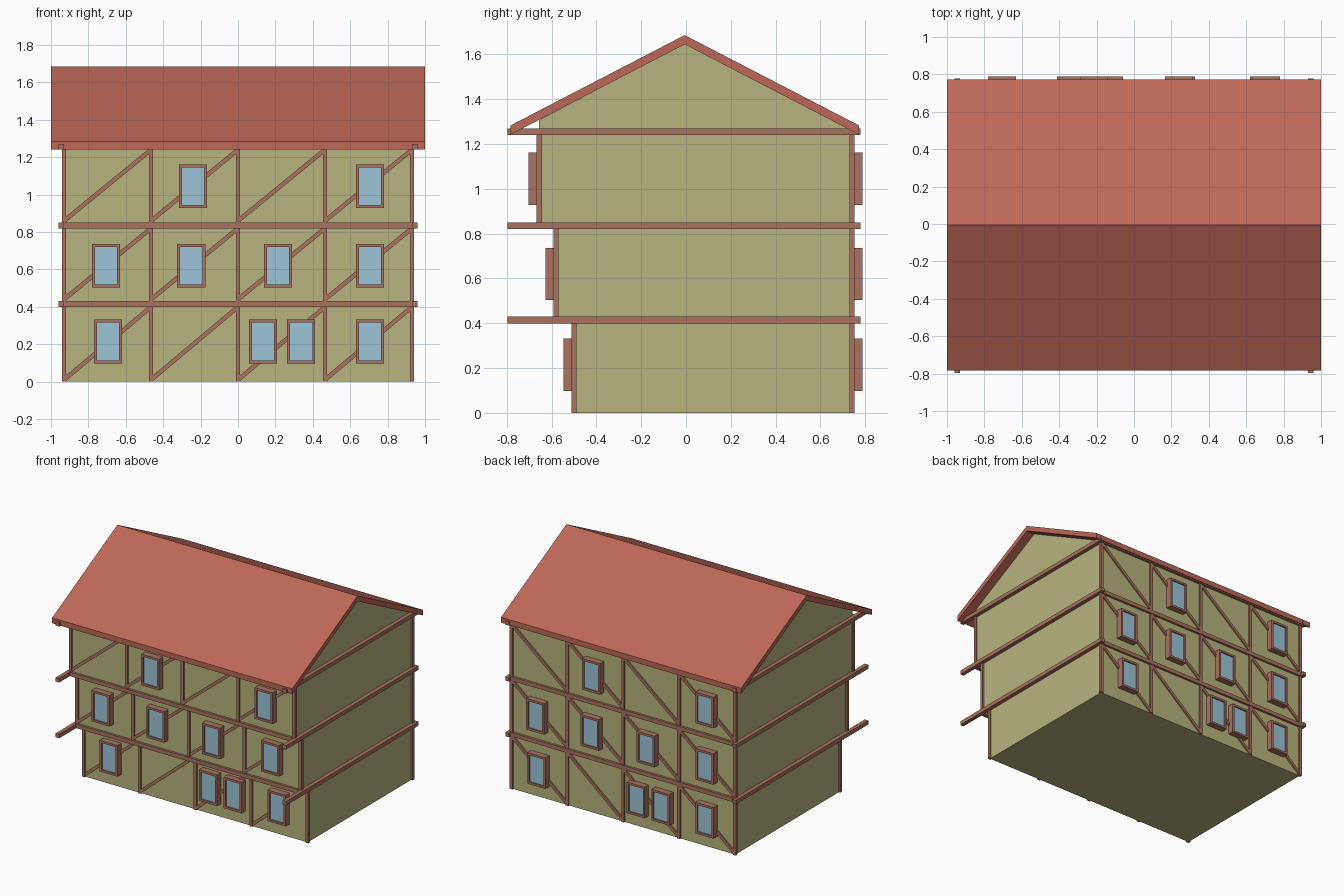
import bpy, bmesh
from math import atan2, hypot

if "Cube" in bpy.data.objects:
    bpy.data.objects.remove(bpy.data.objects["Cube"])


def material(name, rgb):
    m = bpy.data.materials.new(name)
    m.diffuse_color = (*rgb, 1)
    m.use_nodes = True
    m.node_tree.nodes["Principled BSDF"].inputs["Base Color"].default_value = m.diffuse_color
    return m


PLASTER = material("plaster", (0.48, 0.455, 0.21))
TIMBER = material("timber", (0.40, 0.17, 0.115))
TILE = material("roof_tile", (0.51, 0.138, 0.098))
GLASS = material("glass", (0.34, 0.56, 0.69))


def box(name, lo, hi, mat, tilt=0):
    """Box between two corners, optionally turned about y."""
    bm = bmesh.new()
    bmesh.ops.create_cube(bm, size=1)
    bmesh.ops.scale(bm, vec=[b - a for a, b in zip(lo, hi)], verts=bm.verts)
    ob = finish(name, bm, mat)
    ob.location = [(a + b) / 2 for a, b in zip(lo, hi)]
    ob.rotation_euler[1] = tilt
    return ob


def finish(name, bm, mat):
    bmesh.ops.recalc_face_normals(bm, faces=bm.faces)
    me = bpy.data.meshes.new(name)
    bm.to_mesh(me)
    bm.free()
    me.materials.append(mat)
    ob = bpy.data.objects.new(name, me)
    bpy.context.collection.objects.link(ob)
    return ob


def prism(name, profile, half, mat):
    """Extrude a y-z profile along x from -half to half."""
    bm = bmesh.new()
    face = bm.faces.new([bm.verts.new((-half, y, z)) for y, z in profile])
    new = bmesh.ops.extrude_face_region(bm, geom=[face])["geom"]
    verts = [v for v in new if isinstance(v, bmesh.types.BMVert)]
    bmesh.ops.translate(bm, vec=(2 * half, 0, 0), verts=verts)
    return finish(name, bm, mat)


def window(x, y, z, out):
    """Framed window projecting from a wall; out is -1 for front, 1 for back."""
    w, h, t, d = 0.075, 0.117, 0.016, 0.047
    for s in (-1, 1):
        a, b = sorted((x + s * w, x + s * (w - t)))
        box("window_jamb", (a, y - d, z - h), (b, y + d, z + h), TIMBER)
        a, b = sorted((z + s * h, z + s * (h - t)))
        box("window_rail", (x - w + t, y - d, a), (x + w - t, y + d, b), TIMBER)
    a, b = sorted((y, y + out * (d - 0.01)))
    box("window_glass", (x - w + t, a, z - h + t), (x + w - t, b, z + h - t), GLASS)


HALF, BACK, R = 0.93, 0.741, 0.0115
POSTS = [-HALF, -HALF / 2, 0, HALF / 2, HALF]
# front wall y, bottom z, top z, window z, window x positions
FLOORS = [
    (-0.50, 0.0, 0.40, 0.215, (-0.695, 0.133, 0.338, 0.705)),
    (-0.58, 0.43, 0.82, 0.62, (-0.705, -0.25, 0.215, 0.705)),
    (-0.655, 0.85, 1.24, 1.045, (-0.24, 0.705)),
]

for i, (front, z0, z1, wz, wxs) in enumerate(FLOORS):
    # Plaster storey; the top one is closed by a gable under the roof
    base = max(0, z0 - 0.015)
    if i < 2:
        box("storey", (-HALF, front, base), (HALF, BACK, z1 + 0.015), PLASTER)
    else:
        prism("gabled_storey", [(front, base), (BACK, base), (BACK, 1.258),
              (-0.006, 1.647), (front, 1.307)], HALF, PLASTER)
    for y, out in ((front, -1), (BACK, 1)):
        # Posts
        for x in POSTS:
            box("post", (x - R, y - R, z0), (x + R, y + R, z1), TIMBER)
        # Diagonal braces
        for xa, xb in zip(POSTS, POSTS[1:]):
            za, dx, dz = z0 + 0.01, xb - xa, z1 - z0 - 0.01
            half, cx, cz = hypot(dx, dz) / 2, (xa + xb) / 2, za + dz / 2
            box("brace", (cx - half, y - 0.01, cz - R), (cx + half, y + 0.01, cz + R),
                TIMBER, -atan2(dz, dx))
        # Windows, turned half way round on the back
        for x in wxs:
            window(-out * x, y, wz, out)
        # Long floor beams, set at the edge of the storey above
        by = FLOORS[min(i + 1, 2)][0] if out < 0 else BACK
        box("long_beam", (-0.95, by - 0.017, z1), (0.95, by + 0.017, z1 + 0.03), TIMBER)
    # Side beams jutting out at the front
    for s in (-0.945, 0.945):
        box("side_beam", (s - 0.015, -0.797, z1), (s + 0.015, 0.778, z1 + 0.03), TIMBER)

# Roof slab
prism("roof", [(-0.783, 1.242), (-0.783, 1.283), (-0.006, 1.686), (0.772, 1.283),
               (0.772, 1.242), (-0.006, 1.645)], 1.0, TILE)
